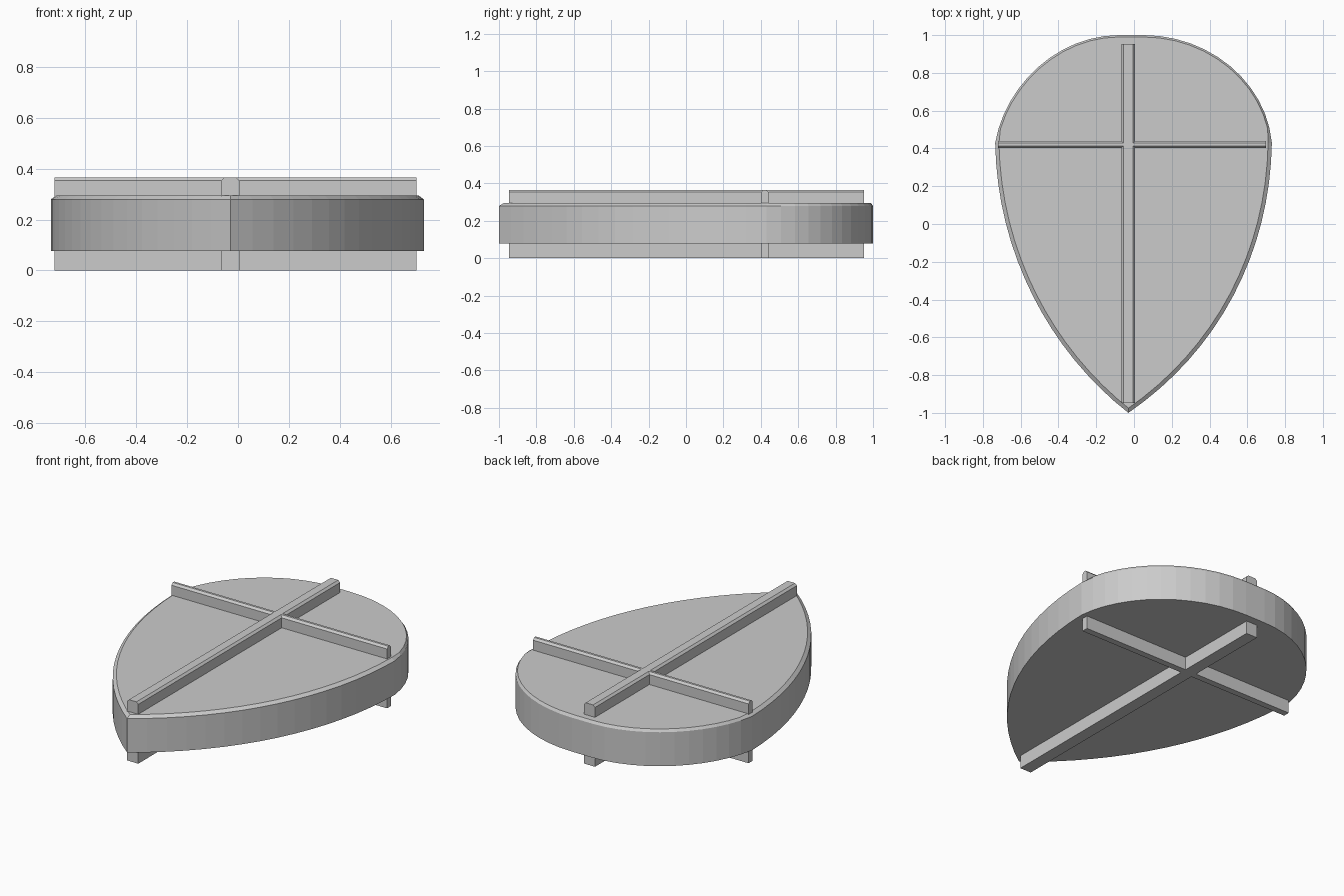
import bpy, bmesh
from mathutils import Vector

if "Cube" in bpy.data.objects:
    bpy.data.objects.remove(bpy.data.objects["Cube"])


def bezier(p, n):
    """Sample a cubic curve, leaving out its last point."""
    a, b, c, d = [Vector(q) for q in p]
    pts = []
    for i in range(n):
        t = i / n
        s = 1 - t
        pts.append(a * s**3 + b * 3 * s * s * t + c * 3 * s * t * t + d * t**3)
    return pts


def finish(bm, name):
    bmesh.ops.recalc_face_normals(bm, faces=bm.faces)
    mesh = bpy.data.meshes.new(name)
    bm.to_mesh(mesh)
    bm.free()
    obj = bpy.data.objects.new(name, mesh)
    bpy.context.collection.objects.link(obj)
    return obj


# Shield outline, counter-clockwise from the tip
tip, right, left = (-0.03, -1.0), (0.73, 0.43), (-0.735, 0.43)
outline = (
    bezier([tip, (0.45, -0.67), (0.72, -0.15), right], 16)
    + bezier([right, (0.70, 0.75), (0.40, 1.0), (0.05, 1.0)], 12)
    + bezier([(0.05, 1.0), (0.01, 1.0), (-0.04, 1.0), (-0.08, 1.0)], 1)
    + bezier([(-0.08, 1.0), (-0.40, 1.0), (-0.68, 0.74), left], 12)
    + bezier([left, (-0.725, -0.15), (-0.45, -0.67), tip], 16)
)


def inset(pts, i):
    """Mitred inward offset, narrower along the rounded top."""
    n = len(pts)
    p = pts[i]
    d0 = (p - pts[i - 1]).normalized()
    d1 = (pts[(i + 1) % n] - p).normalized()
    n0, n1 = Vector((-d0.y, d0.x)), Vector((-d1.y, d1.x))
    m = (n0 + n1).normalized()
    width = 0.02 if p.y < 0.45 else 0.01
    return p + m * (width / m.dot(n0))


# Shield body: straight rim with a chamfered upper edge
bm = bmesh.new()
count = len(outline)
inner = [inset(outline, i) for i in range(count)]
rings = [[bm.verts.new((p.x, p.y, z)) for p in pts]
         for pts, z in ((outline, 0.077), (outline, 0.279), (inner, 0.294))]
for low, high in zip(rings, rings[1:]):
    for i in range(count):
        j = (i + 1) % count
        bm.faces.new((low[i], low[j], high[j], high[i]))
bm.faces.new(rings[0][::-1])
bm.faces.new(rings[-1])
finish(bm, "shield_body")

# Cross of bars running through the body, long upper edges chamfered
x0, x1, x2, x3 = -0.72, -0.067, 0.006, 0.70
y0, y1, y2, y3 = -0.947, 0.402, 0.44, 0.952
top = 0.365
cross = [(x1, y0), (x2, y0), (x2, y1), (x3, y1), (x3, y2), (x2, y2),
         (x2, y3), (x1, y3), (x1, y2), (x0, y2), (x0, y1), (x1, y1)]
bm = bmesh.new()
base = bm.faces.new([bm.verts.new((x, y, 0)) for x, y in cross])
ext = bmesh.ops.extrude_face_region(bm, geom=[base], use_keep_orig=True)
bmesh.ops.translate(bm, vec=(0, 0, top),
                    verts=[g for g in ext["geom"] if isinstance(g, bmesh.types.BMVert)])
bmesh.ops.recalc_face_normals(bm, faces=bm.faces)
long_edges = [e for e in bm.edges
              if all(v.co.z > top - 0.001 for v in e.verts) and e.calc_length() > 0.1]
bmesh.ops.bevel(bm, geom=long_edges, offset=0.012, segments=1, affect='EDGES')
finish(bm, "cross_bars")
